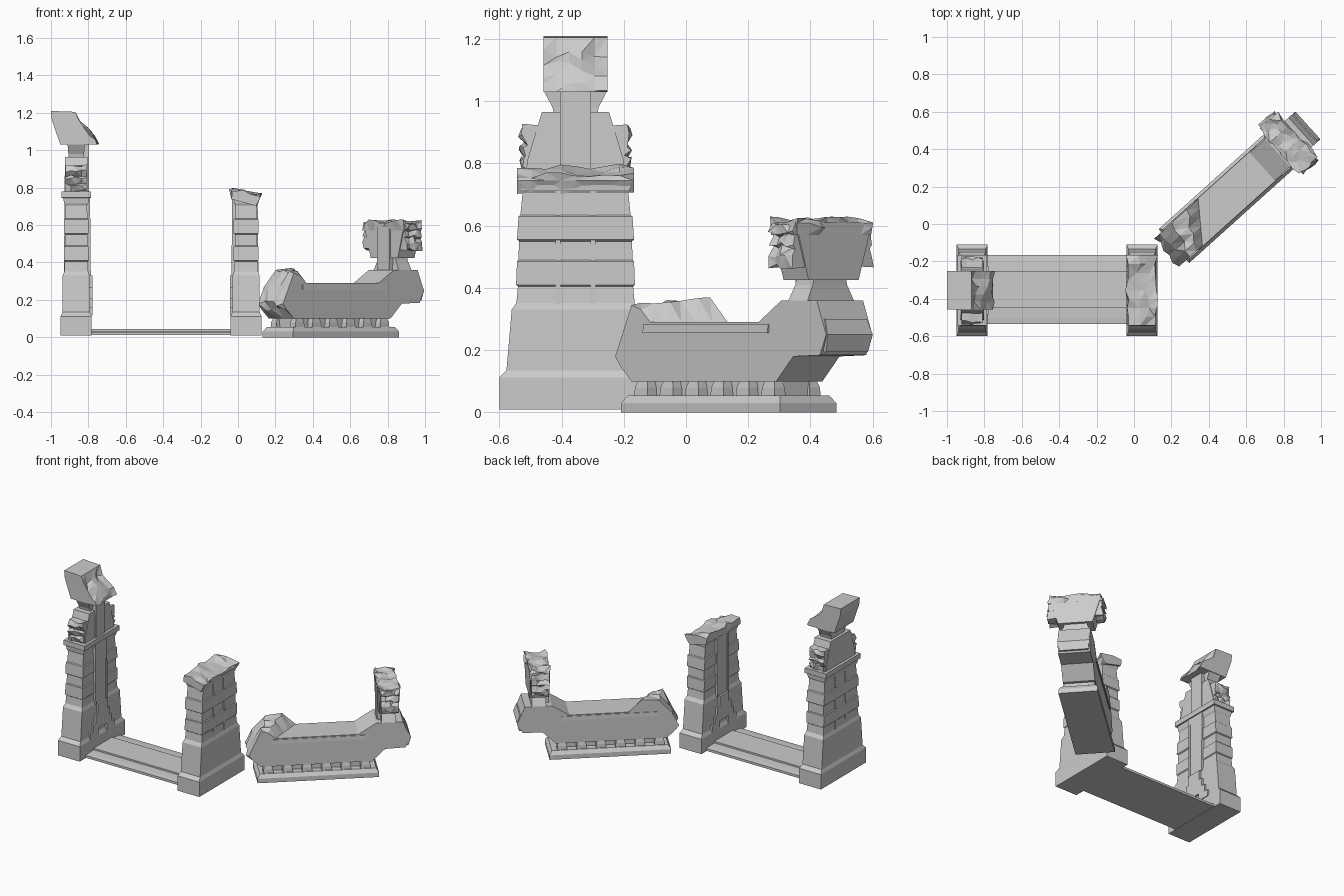
import bpy, bmesh, math, random
from mathutils import Matrix, Vector

if "Cube" in bpy.data.objects:
    bpy.data.objects.remove(bpy.data.objects["Cube"])

random.seed(4)
T = Matrix.Translation
I = Matrix.Identity(4)
CY = -0.355                      # pillar row centre in y


def loft(name, rings, M=I, tri=False):
    """Skin a list of equal-length rings and cap both ends."""
    bm = bmesh.new()
    vs = [[bm.verts.new(M @ Vector(p)) for p in r] for r in rings]
    n = len(vs[0])
    for a, b in zip(vs, vs[1:]):
        for i in range(n):
            j = (i + 1) % n
            bm.faces.new((a[i], a[j], b[j], b[i]))
    caps = [bm.faces.new(vs[0]), bm.faces.new(vs[-1])]
    if tri:
        bmesh.ops.triangulate(bm, faces=[f for f in bm.faces if f not in caps])
    bmesh.ops.recalc_face_normals(bm, faces=bm.faces)
    me = bpy.data.meshes.new(name)
    bm.to_mesh(me)
    bm.free()
    ob = bpy.data.objects.new(name, me)
    bpy.context.collection.objects.link(ob)
    return ob


def tower(name, profile, M=I):
    """Rectangular stack: (z, half x, half y) per level."""
    return loft(name, [[(-x, -y, z), (x, -y, z), (x, y, z), (-x, y, z)]
                       for z, x, y in profile], M)


def prism(name, pts, axis, a, b, M=I, seg=1, rough=(), amp=0.0):
    """Extrude a 2D outline along x or y; rough indices get chipped."""
    rings = []
    for k in range(seg + 1):
        t = a + (b - a) * k / seg
        ring = []
        for i, (p, q) in enumerate(pts):
            if i in rough:
                p += random.uniform(-amp, amp)
                q += random.uniform(-amp, amp)
            ring.append((p, t, q) if axis == 'y' else (t, p, q))
        rings.append(ring)
    return loft(name, rings, M, bool(rough))


def mirrored(half):
    return half + [(-p, q) for p, q in reversed(half)]


# ---- pillars: shaft with bands, inner strip, stepped foot with niche
SHAFT = [(.01, .083, .245), (.112, .083, .245), (.135, .073, .222), (.33, .072, .205),
         (.352, .064, .19), (.405, .061, .185), (.41, .066, .191), (.485, .066, .188),
         (.49, .06, .184), (.55, .059, .181), (.555, .066, .188), (.63, .066, .183),
         (.635, .06, .177), (.705, .058, .17), (.715, .064, .175), (.745, .07, .178)]
CAP = [(.746, .08, .188), (.78, .08, .188)]


def pillar(label, cx, side, levels):
    M = T((cx, CY, 0))
    tower(label + "_shaft", levels, M)
    prism(label + "_inner_strip", [(-.05, .2), (.05, .2), (.05, .745), (-.05, .745)],
          'x', 0, side * .073, M)
    foot = [(.045, .165), (.045, .115), (.13, .115), (.13, .16), (.1, .16), (.1, .21),
            (.075, .21), (.075, .265), (.05, .265), (.05, .33)]
    prism(label + "_stepped_foot", mirrored(foot), 'x', 0, side * .086, M)
    for s in (-1, 1):
        tower(label + "_strip_rib", [(.33, .072, .008), (.745, .068, .008)],
              M @ T((side * .006, s * .056, 0)))


pillar("left_pillar", -.865, 1, SHAFT + CAP)
pillar("right_pillar", .043, -1, SHAFT[:-1] + [(.735, .066, .176)])

# broken cap of the right pillar
prism("right_pillar_broken_cap",
      [(-.078, .738), (.06, .712), (.075, .745), (.075, .762), (.03, .768), (-.02, .778), (-.08, .788)],
      'y', -.188, .188, T((.043, CY, 0)), 8, (1, 3, 4, 5, 6), .012)


# ---- upper pillar block, shared by the standing pillar and the fallen piece
def upper(label, M, side):
    tower(label + "_block", [(0, .062, .158), (.03, .062, .155), (.185, .06, .108)], M)
    tower(label + "_neck", [(.18, .042, .07), (.2, .042, .074), (.25, .046, .1)], M)
    prism(label + "_panel", [(-.05, 0), (.05, 0), (.05, .25), (-.05, .25)],
          'x', -.03, side * .068, M)
    for s in (-1, 1):            # stepped, weathered side brackets
        out = [(.09, 0), (.165, .0), (.172, .035), (.158, .04), (.174, .07),
               (.16, .078), (.176, .11), (.168, .14), (.09, .14)]
        prism(label + "_side_bracket", [(s * p, q) for p, q in out], 'x', -.056, .056,
              M, 4, (1, 2, 3, 4, 5, 6, 7), .009)


upper("left_upper", T((-.865, CY, .78)), 1)

# broken lintel stub on the left pillar
prism("left_lintel_stub",
      [(-.135, 1.21), (-.13, 1.16), (-.085, 1.03), (.11, 1.03), (.113, 1.045), (.085, 1.085),
       (.045, 1.12), (.01, 1.155), (-.005, 1.205)],
      'y', -.103, .103, T((-.865, CY, 0)), 5, (4, 5, 6, 7), .016)

# ---- threshold between the pillars
prism("threshold", [(-.185, .012), (-.185, .028), (-.15, .032), (-.1, .034), (-.1, .045),
                    (.1, .045), (.1, .034), (.15, .032), (.185, .028), (.185, .012)],
      'x', -.79, -.03, T((0, CY + .005, 0)))

# ---- fallen lintel, lying upside down at an angle
F = T((.232, -.101, 0)) @ Matrix.Rotation(math.radians(42), 4, 'Z')
rest = [(0, .10), (.695, .10), (.777, .18), (.905, .184), (.935, .25), (.89, .36),
        (.72, .36), (.61, .29)]
rings = []
for k in range(6):               # ragged break at the low end, taller on the far side
    t = k / 5
    j = lambda: random.uniform(-.014, .014) if 0 < k < 5 else 0
    ragged = [(.09 + .15 * t, .29), (.045 + .11 * t + j(), .33 + .04 * t + j()),
              (.0 + .05 * t + j(), .345 + .015 * t + j()), (-.035 + j(), .27 + j()),
              (-.078 + j(), .18 + j()), (-.05 + j(), .145 + j())]
    rings.append([(p, -.1 + .2 * t, q) for p, q in rest + ragged])
loft("fallen_lintel", rings, F, True)
for s in (-1, 1):
    tower("fallen_lintel_side_edge", [(.255, .3, .006), (.283, .3, .004)],
          F @ T((.36, s * .1, 0)))
tower("fallen_lintel_end_chip", [(.195, .02, .09), (.25, .034, .098), (.3, .015, .09)],
      F @ T((.905, 0, 0)))

# roof plate under it, with rows of small blocks
P = F @ T((.356, 0, 0))
tower("roof_plate", [(0, .381, .122), (.03, .381, .122), (.055, .365, .106)], P)
tower("roof_plate_core", [(.05, .32, .06), (.105, .32, .06)], P)
for i in range(6):
    for s in (-1, 1):
        tower("roof_block", [(.054, .032, .024), (.08, .03, .022), (.102, .022, .016)],
              F @ T((.045 + .122 * i, s * .076, 0)))

# pillar top still attached to the fallen lintel
upper("fallen_upper", F @ T((.80, 0, .61)) @ Matrix.Rotation(math.pi, 4, 'Y'), 1)
prism("fallen_upper_broken_face",
      [(-.062, .57), (.062, .57), (.066, .6), (.06, .618), (.015, .612), (-.03, .615), (-.066, .618)],
      'y', -.16, .16, F @ T((.80, 0, 0)), 7, (2, 3, 4, 5, 6), .012)
